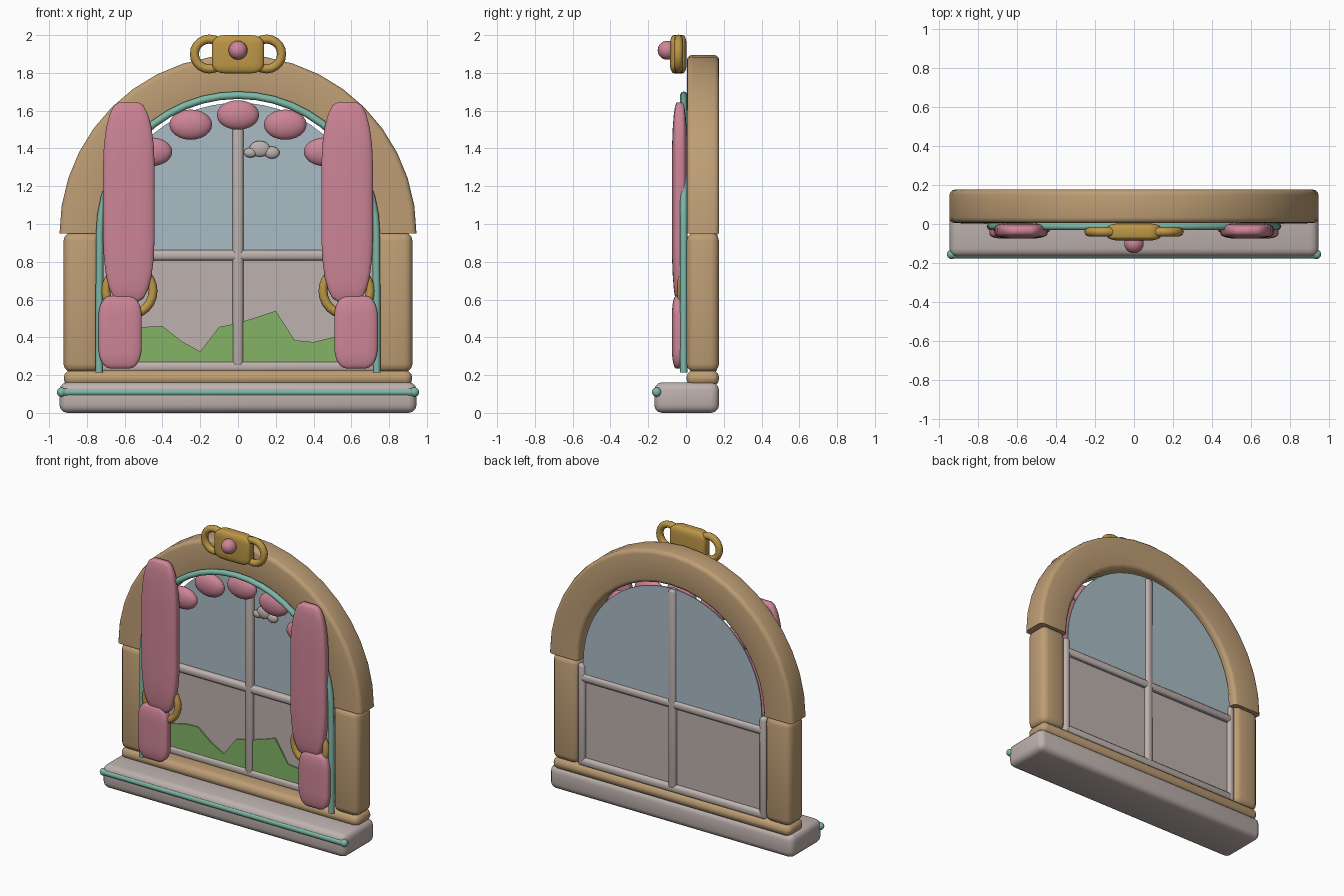
import bpy, bmesh, math
from mathutils import Matrix, Vector

cube = bpy.data.objects.get("Cube")
if cube:
    bpy.data.objects.remove(cube, do_unlink=True)


def material(name, r, g, b):
    m = bpy.data.materials.new(name)
    m.use_nodes = True
    lin = [(c / 255) ** 2.2 for c in (r, g, b)] + [1]
    m.diffuse_color = lin
    m.node_tree.nodes["Principled BSDF"].inputs["Base Color"].default_value = lin
    return m


WOOD = material("warm wood", 188, 156, 116)
STONE = material("pale stone", 188, 176, 172)
SKY = material("sky blue", 168, 187, 196)
PINK = material("curtain pink", 204, 132, 150)
GOLD = material("gold", 188, 150, 72)
TEAL = material("teal trim", 125, 183, 166)
GREEN = material("hill green", 130, 178, 102)


def finish(name, bm, mat, angle=40):
    bmesh.ops.recalc_face_normals(bm, faces=bm.faces)
    mesh = bpy.data.meshes.new(name)
    bm.to_mesh(mesh)
    bm.free()
    mesh.materials.append(mat)
    mesh.shade_smooth()
    mesh.set_sharp_from_angle(angle=math.radians(angle))
    ob = bpy.data.objects.new(name, mesh)
    bpy.context.collection.objects.link(ob)
    return ob


def round_edges(bm, width, segments=3, floor=-1):
    """Round the sharp edges that rise above the floor height."""
    edges = [e for e in bm.edges if e.calc_face_angle(0) > 0.6
             and max(v.co.z for v in e.verts) > floor]
    bmesh.ops.bevel(bm, geom=edges, offset=width, segments=segments,
                    profile=0.5, affect='EDGES', clamp_overlap=True)


def block(name, mat, xs, ys, zs, bevel, soft=False):
    """Rounded box; soft stretches the rounding with the box, like a cushion."""
    bm = bmesh.new()
    bmesh.ops.create_cube(bm, size=1)
    if soft:
        round_edges(bm, bevel, 5)
    size = Vector([r[1] - r[0] for r in (xs, ys, zs)])
    bmesh.ops.scale(bm, vec=size, verts=bm.verts)
    bmesh.ops.translate(bm, vec=[sum(r) / 2 for r in (xs, ys, zs)], verts=bm.verts)
    if not soft:
        round_edges(bm, bevel)
    return finish(name, bm, mat, 75)


def ball(name, mat, centre, radii):
    bm = bmesh.new()
    bmesh.ops.create_uvsphere(bm, u_segments=20, v_segments=12, radius=1)
    bmesh.ops.transform(bm, verts=bm.verts,
                        matrix=Matrix.Translation(centre) @ Matrix.Diagonal((*radii, 1)))
    return finish(name, bm, mat, 60)


def tube(name, mat, points, radius, closed=False):
    """Sweep a ring of eight sides along a path."""
    pts = [Vector(p) for p in points]
    n, sides = len(pts), 8
    bm = bmesh.new()
    rings = []
    for i, p in enumerate(pts):
        a = pts[(i - 1) % n] if closed or i else p
        b = pts[(i + 1) % n] if closed or i < n - 1 else p
        side = Vector((0, 1, 0))
        up = (b - a).normalized().cross(side)
        rings.append([bm.verts.new(p + radius * (math.cos(t) * side + math.sin(t) * up))
                      for t in (2 * math.pi * k / sides for k in range(sides))])
    for i in range(n if closed else n - 1):
        r, s = rings[i], rings[(i + 1) % n]
        for k in range(sides):
            j = (k + 1) % sides
            bm.faces.new((r[k], r[j], s[j], s[k]))
    if not closed:
        bm.faces.new(rings[0])
        bm.faces.new(rings[-1])
    return finish(name, bm, mat, 60)


def arc(radius, y, segments, z=0.95, x=0, turn=math.pi):
    return [(x + radius * math.cos(turn * i / segments), y,
             z + radius * math.sin(turn * i / segments)) for i in range(segments + 1)]


def plate(name, mat, outline, y, thick=0.008):
    bm = bmesh.new()
    face = bm.faces.new([bm.verts.new((x, y, z)) for x, z in outline])
    new = bmesh.ops.extrude_face_region(bm, geom=[face])["geom"]
    bmesh.ops.translate(bm, vec=(0, thick, 0),
                        verts=[v for v in new if isinstance(v, bmesh.types.BMVert)])
    return finish(name, bm, mat, 10)


# Wooden arch
bm = bmesh.new()
outer = [bm.verts.new(p) for p in arc(0.945, 0.005, 20)]
inner = [bm.verts.new(p) for p in arc(0.718, 0.005, 20)]
strip = [bm.faces.new((outer[i], outer[i + 1], inner[i + 1], inner[i])) for i in range(20)]
new = bmesh.ops.extrude_face_region(bm, geom=strip)["geom"]
bmesh.ops.translate(bm, vec=(0, 0.171, 0),
                    verts=[v for v in new if isinstance(v, bmesh.types.BMVert)])
bmesh.ops.recalc_face_normals(bm, faces=bm.faces)
round_edges(bm, 0.028, 3, 0.96)
finish("arch", bm, WOOD, 40)

# Sill, base rail and trim
block("sill", STONE, (-0.945, 0.945), (-0.168, 0.175), (0, 0.162), 0.042)
block("base_rail", WOOD, (-0.922, 0.922), (0.003, 0.175), (0.142, 0.226), 0.038)
tube("sill_trim", TEAL, [(-0.94, -0.155, 0.11), (0.94, -0.155, 0.11)], 0.022)
path = [(0.735, -0.012, 0.215)] + arc(0.732, -0.012, 24) + [(-0.735, -0.012, 0.215)]
tube("arch_trim", TEAL, path, 0.02)

# Window bars
block("upright_bar", STONE, (-0.029, 0.029), (0.11, 0.168), (0.24, 1.64), 0.022)
block("cross_bar", STONE, (-0.71, 0.71), (0.112, 0.166), (0.806, 0.862), 0.021)
block("bottom_bar", STONE, (-0.71, 0.71), (0.112, 0.166), (0.215, 0.272), 0.021)

# Panes and scenery
plate("lower_pane", STONE, [(-0.7, 0.24), (0.7, 0.24), (0.7, 0.82), (-0.7, 0.82)], 0.134)
sky = [(x, z) for x, _, z in arc(0.692, 0, 32)]
plate("sky_pane", SKY, sky + [(-0.692, 0.802), (0.692, 0.802)], 0.143)
heights = (0.4, 0.43, 0.455, 0.46, 0.38, 0.325, 0.455, 0.475,
           0.507, 0.54, 0.385, 0.375, 0.4, 0.42, 0.4)
ridge = [(0.1 * (i - 7), h) for i, h in enumerate(heights)]
plate("hills", GREEN, ridge + [(0.7, 0.25), (-0.7, 0.25)], 0.124)
for x, z, rx, rz in ((0.066, 1.378, 0.036, 0.026), (0.115, 1.398, 0.055, 0.042),
                     (0.18, 1.378, 0.04, 0.032)):
    ball("cloud_puff", STONE, (x, 0.125, z), (rx, 0.02, rz))

# Centre scallop
ball("scallop_centre", PINK, (0, 0.045, 1.577), (0.112, 0.045, 0.078))

# Paired parts; the model's left is +x
for s, side in ((1, "left"), (-1, "right")):
    def span(a, b):
        return sorted((s * a, s * b))
    block(side + "_post", WOOD, span(0.727, 0.924), (0.003, 0.175), (0.215, 0.955), 0.045)
    block(side + "_side_bar", STONE, span(0.678, 0.73), (0.112, 0.166), (0.215, 0.93), 0.021)
    block(side + "_curtain", PINK, span(0.442, 0.714), (-0.075, 0.008), (0.59, 1.644), 0.31, True)
    block(side + "_curtain_tail", PINK, span(0.51, 0.739), (-0.075, 0.004), (0.235, 0.62), 0.28, True)
    loop = arc(0.125, -0.022, 24, 0.645, s * 0.575, 2 * math.pi)[:-1]
    tube(side + "_tieback", GOLD, loop, 0.024, True)
    ball(side + "_trim_end", TEAL, (s * 0.934, -0.155, 0.11), (0.025, 0.025, 0.025))
    ball(side + "_scallop_upper", PINK, (s * 0.25, 0.045, 1.526), (0.113, 0.045, 0.08))
    ball(side + "_scallop_lower", PINK, (s * 0.46, 0.045, 1.382), (0.112, 0.045, 0.076))
    loop = arc(0.079, -0.04, 20, 1.9, s * 0.152, 2 * math.pi)[:-1]
    tube(side + "_crest_loop", GOLD, loop, 0.024, True)

# Crest
block("crest", GOLD, (-0.137, 0.137), (-0.085, 0.003), (1.798, 2.0), 0.24, True)
ball("crest_gem", PINK, (0, -0.1, 1.92), (0.05, 0.05, 0.05))
